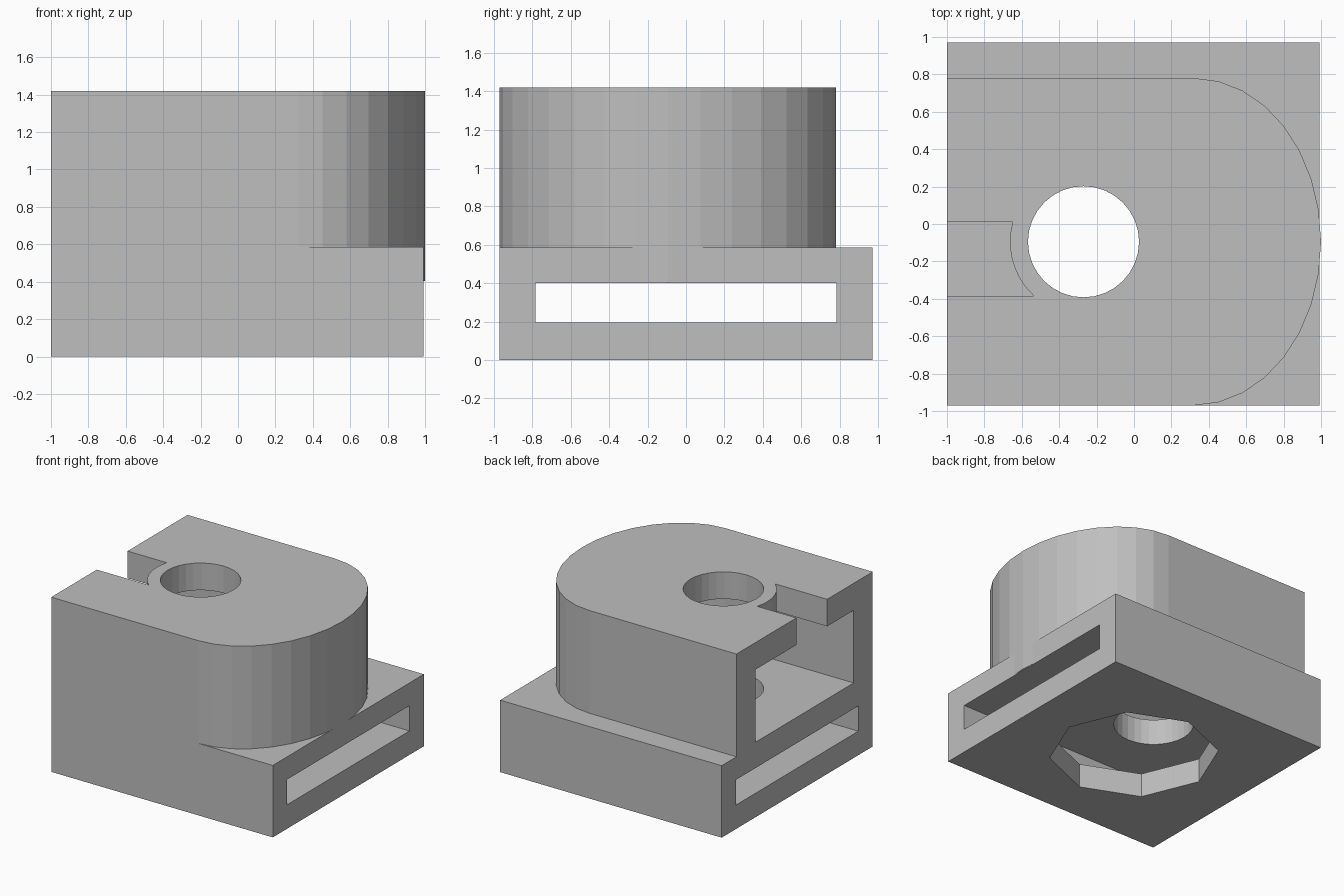
import bpy, bmesh, math

if "Cube" in bpy.data.objects:
    bpy.data.objects.remove(bpy.data.objects["Cube"])

grey = bpy.data.materials.new("light_grey")
grey.diffuse_color = (0.52, 0.52, 0.52, 1)
grey.use_nodes = True
grey.node_tree.nodes["Principled BSDF"].inputs["Base Color"].default_value = grey.diffuse_color

HOLE = (-0.27, -0.095)   # bore axis
CY = -0.095              # centre line of the upper block


def prism(name, pts, z0, z1):
    """Extrude a closed outline in the xy plane between two heights."""
    bm = bmesh.new()
    face = bm.faces.new([bm.verts.new((x, y, z0)) for x, y in pts])
    out = bmesh.ops.extrude_face_region(bm, geom=[face])
    for v in out["geom"]:
        if isinstance(v, bmesh.types.BMVert):
            v.co.z = z1
    bmesh.ops.recalc_face_normals(bm, faces=bm.faces)
    me = bpy.data.meshes.new(name)
    bm.to_mesh(me)
    bm.free()
    me.materials.append(grey)
    ob = bpy.data.objects.new(name, me)
    bpy.context.collection.objects.link(ob)
    return ob


def rect(x0, x1, y0, y1):
    return [(x0, y0), (x1, y0), (x1, y1), (x0, y1)]


def ring(cx, cy, r, n):
    return [(cx + r * math.cos(math.tau * i / n), cy + r * math.sin(math.tau * i / n))
            for i in range(n)]


def d_shape(x0, cx, rx, ry):
    """Straight-sided outline with a half-ellipse end towards +x."""
    arc = [(cx + rx * math.cos(a), CY + ry * math.sin(a))
           for a in (math.radians(-90 + 11.25 * i) for i in range(17))]
    return [(x0, CY - ry)] + arc + [(x0, CY + ry)]


def boolean(target, tool, op):
    mod = target.modifiers.new(op, "BOOLEAN")
    mod.operation, mod.solver, mod.object = op, "EXACT", tool
    bpy.context.view_layer.objects.active = target
    bpy.ops.object.modifier_apply(modifier=mod.name)
    bpy.data.objects.remove(tool)


# Square base joined to the taller round-ended block
body = prism("slotted_block", rect(-1, 0.992, -0.97, 0.97), 0, 0.585)
boolean(body, prism("round_ended_block", d_shape(-1, 0.32, 0.68, 0.875), 0.405, 1.42), "UNION")

# Key-shaped slot in the roof, stopping at a thin collar around the bore
ys = [-0.385 + 0.395 * i / 8 for i in range(9)]
collar = [(HOLE[0] - math.sqrt(0.393 ** 2 - (y - HOLE[1]) ** 2), y) for y in ys]

cutters = [
    # strap slot running through the base
    prism("strap_slot", rect(-1.2, 1.2, -0.785, 0.785), 0.195, 0.4),
    # inner chamber open at the left
    prism("chamber", d_shape(-1.2, 0.155, 0.49, 0.63), 0.61, 1.2),
    prism("roof_slot", [(-1.2, ys[0])] + collar + [(-1.2, ys[-1])], 1.0, 1.6),
    # octagonal opening under the base
    prism("octagon_opening", ring(0, 0, 0.63, 8), -0.2, 0.3),
    # vertical bore
    prism("bore", ring(*HOLE, 0.297, 32), -0.3, 1.7),
]
for cutter in cutters:
    boolean(body, cutter, "DIFFERENCE")
